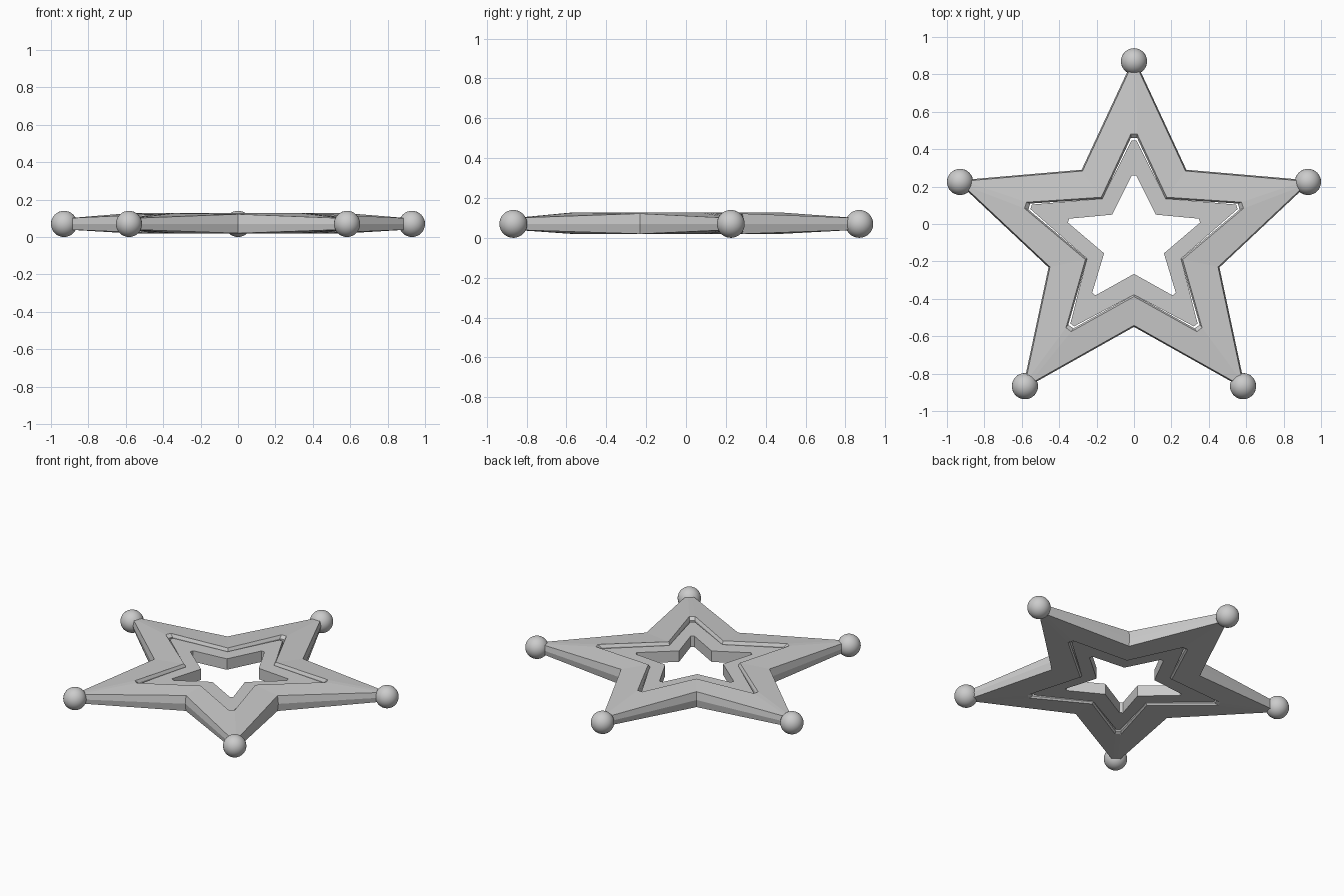
import bpy, bmesh, math
from mathutils import Vector

if "Cube" in bpy.data.objects:
    bpy.data.objects.remove(bpy.data.objects["Cube"])

C = Vector((0, -0.09))   # star centre
ZM = 0.07                # mid height


def outline(tips, notches, flat):
    """Five-point outline from right-half points; tips blunted by width flat.
    tips: top, side, lower; notches: upper, side, bottom."""
    t, n = [Vector(p) for p in tips], [Vector(p) for p in notches]
    mir = lambda p: Vector((-p.x, p.y))
    order = [t[0], n[0], t[1], n[1], t[2], n[2],
             mir(t[2]), mir(n[1]), mir(t[1]), mir(n[0])]
    pts = []
    for i, p in enumerate(order):
        if i % 2 == 0:
            d = (p - C).normalized()
            side = Vector((d.y, -d.x)) * flat / 2
            pts += [p - side, p + side]
        else:
            pts.append(p)
    return pts


def scaled(pts, s):
    return [C + (p - C) * s for p in pts]


def loop(pts, tip_z, notch_z):
    return [(p.x, p.y, ZM + (notch_z if i % 3 == 2 else tip_z)) for i, p in enumerate(pts)]


def ring(name, loops):
    """Closed tube through consecutive outlines."""
    bm = bmesh.new()
    rows = [[bm.verts.new(c) for c in l] for l in loops]
    for k, a in enumerate(rows):
        b = rows[(k + 1) % len(rows)]
        for i in range(len(a)):
            j = (i + 1) % len(a)
            bm.faces.new((a[i], a[j], b[j], b[i]))
    bmesh.ops.recalc_face_normals(bm, faces=bm.faces)
    me = bpy.data.meshes.new(name)
    bm.to_mesh(me)
    bm.free()
    ob = bpy.data.objects.new(name, me)
    bpy.context.collection.objects.link(ob)


# Outer star frame, tapering to the tips
tips = [(0, 0.87), (0.93, 0.225), (0.583, -0.867)]
out = outline(tips, [(0.28, 0.29), (0.457, -0.232), (0, -0.55)], 0.02)
out_top = scaled(out, 0.983)
inn = outline([(0, 0.48), (0.58, 0.1), (0.35, -0.565)],
              [(0.175, 0.143), (0.26, -0.19), (0, -0.388)], 0.035)
inn_mid = scaled(inn, 0.965)
ring("outer_star", [
    loop(out, 0, 0), loop(out_top, 0.03, 0.052),
    loop(inn, 0.057, 0.057), loop(inn_mid, 0.04, 0.04),
    loop(inn_mid, -0.04, -0.04), loop(inn, -0.05, -0.05),
    loop(out_top, -0.03, -0.05)])

# Thinner inner star set inside the frame
a = outline([(0, 0.447), (0.55, 0.092), (0.33, -0.54)],
            [(0.17, 0.136), (0.252, -0.185), (0, -0.378)], 0.025)
b = outline([(0, 0.26), (0.35, 0.018), (0.215, -0.375)],
            [(0.117, 0.05), (0.16, -0.157), (0, -0.267)], 0.022)
h = 0.036
ring("inner_star", [loop(a, h, h), loop(b, h, h), loop(b, -h, -h), loop(a, -h, -h)])

# Ball on every tip
for x, y in tips:
    for s in ((1, -1) if x else (1,)):
        bpy.ops.mesh.primitive_uv_sphere_add(segments=32, ring_count=16, radius=0.07,
                                             location=(s * x, y, ZM))
        bpy.context.object.name = "tip_ball"
        bpy.ops.object.shade_smooth()
